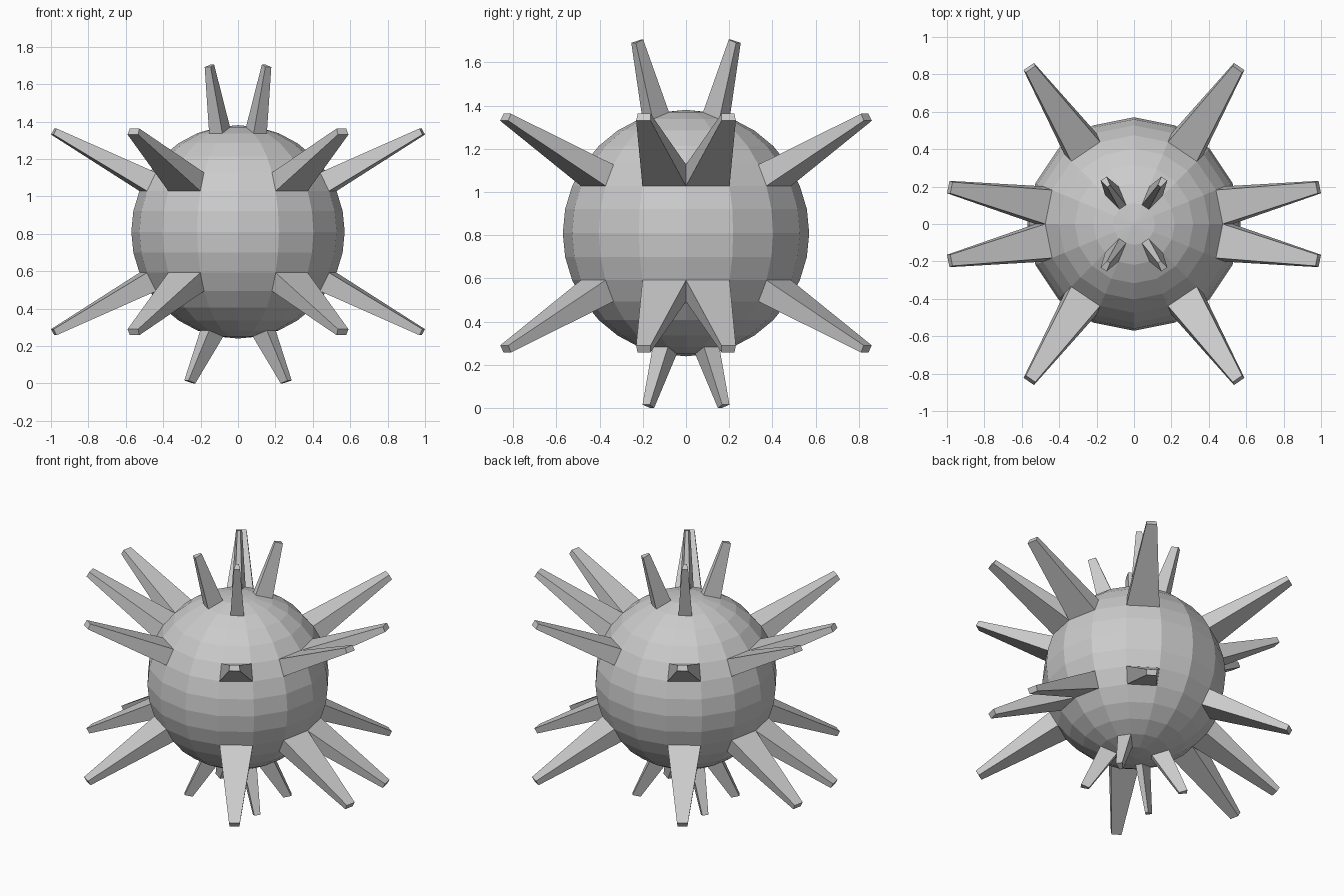
import bpy, bmesh
from math import atan2, degrees, hypot
from mathutils import Vector

if "Cube" in bpy.data.objects:
    bpy.data.objects.remove(bpy.data.objects["Cube"])

R, CZ = 0.5705, 0.81

# low-poly ball, 16 segments by 16 rings
bm = bmesh.new()
bmesh.ops.create_uvsphere(bm, u_segments=16, v_segments=16, radius=R)
bm.normal_update()


def pick(lat, azimuth):
    """Faces whose centre is near a latitude and a folded (four-way mirrored) azimuth."""
    found = []
    for f in bm.faces:
        c = f.calc_center_median()
        la = degrees(atan2(c.z, hypot(c.x, c.y)))
        az = degrees(atan2(abs(c.y), abs(c.x)))
        if abs(la - lat) < 4 and abs(az - azimuth) < 4:
            found.append(f)
    return found


def spike(face, offset, taper):
    """Extrude one face along an offset and shrink its tip."""
    tip = bmesh.ops.extrude_discrete_faces(bm, faces=[face])["faces"][0]
    c = tip.calc_center_median()
    for v in tip.verts:
        v.co = c + (v.co - c) * taper + offset


# choose all base faces before extruding
long_faces = [f for lat in (28, -28) for az in (11.25, 56.25) for f in pick(lat, az)]
top_faces = pick(73, 56.25)
bottom_faces = pick(-73, 33.75)

jobs = [(f, f.normal * 0.579, 0.33) for f in long_faces]
jobs += [(f, f.normal * 0.361, 0.45) for f in top_faces]
for f in bottom_faces:
    c = f.calc_center_median()
    out = Vector((c.x, c.y, 0)).normalized() * 0.145
    jobs.append((f, out + Vector((0, 0, -0.259)), 0.48))

for f, offset, taper in jobs:
    spike(f, offset.copy(), taper)

bmesh.ops.translate(bm, verts=bm.verts, vec=(0, 0, CZ))
bmesh.ops.recalc_face_normals(bm, faces=bm.faces)

mesh = bpy.data.meshes.new("spiked_ball")
bm.to_mesh(mesh)
bm.free()
bpy.context.collection.objects.link(bpy.data.objects.new("spiked_ball", mesh))
